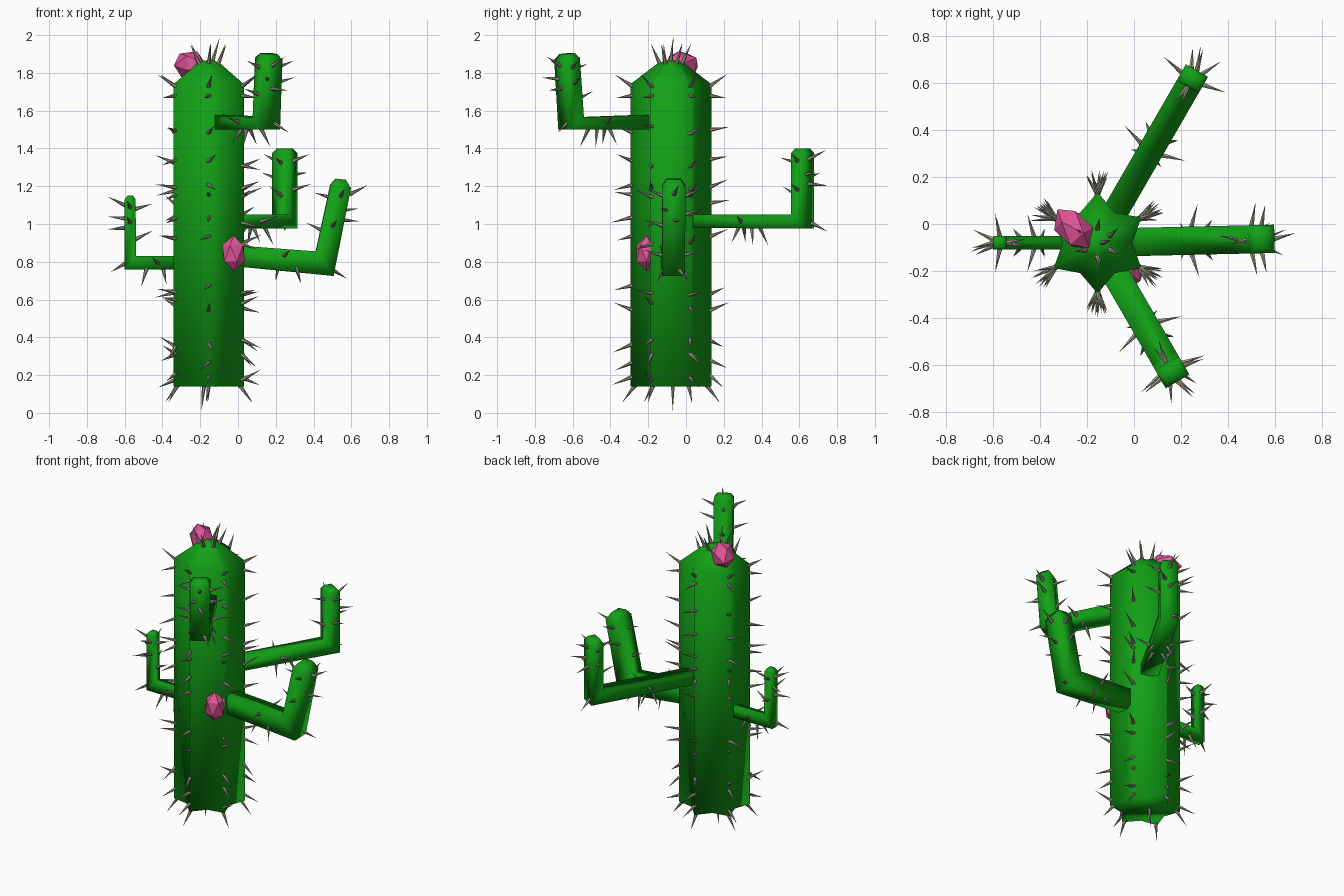
import bpy, bmesh, math, random
from mathutils import Vector, Matrix

if "Cube" in bpy.data.objects:
    bpy.data.objects.remove(bpy.data.objects["Cube"])

random.seed(4)
CX, CY = -0.155, -0.08        # trunk axis


def material(name, rgb):
    m = bpy.data.materials.new(name)
    m.diffuse_color = (*rgb, 1)
    m.use_nodes = True
    m.node_tree.nodes["Principled BSDF"].inputs["Base Color"].default_value = m.diffuse_color
    return m


GREEN = material("green", (0.006, 0.36, 0.008))
PINK = material("pink", (0.75, 0.09, 0.32))
GREY = material("spine_grey", (0.33, 0.32, 0.25))


def finish(bm, name, mat, smooth):
    bmesh.ops.recalc_face_normals(bm, faces=bm.faces[:])
    for f in bm.faces:
        f.smooth = smooth
    me = bpy.data.meshes.new(name)
    bm.to_mesh(me)
    bm.free()
    me.materials.append(mat)
    ob = bpy.data.objects.new(name, me)
    bpy.context.collection.objects.link(ob)
    return ob


def loft(rings, name, mat):
    bm = bmesh.new()
    vr = [[bm.verts.new(p) for p in ring] for ring in rings]
    n = len(vr[0])
    for a, b in zip(vr, vr[1:]):
        for i in range(n):
            j = (i + 1) % n
            bm.faces.new((a[i], a[j], b[j], b[i]))
    bm.faces.new(vr[0][::-1])
    bm.faces.new(vr[-1])
    return finish(bm, name, mat, True)


# trunk: six-pointed star section with a low dome
def star(scale, z):
    pts = []
    for k in range(12):
        a = math.radians(30 + 30 * k)
        r = scale * (0.215 if k % 2 == 0 else 0.148)
        pts.append((CX + r * math.cos(a), CY + r * math.sin(a), z))
    return pts


loft([star(1, 0.14), star(1, 1.74), star(0.33, 1.85), star(0.15, 1.865)], "trunk", GREEN)

# spines are gathered into one mesh
spines = bmesh.new()


def spine(base, direction, length=0.12):
    d = Vector(direction).normalized()
    rot = d.to_track_quat('Z', 'Y').to_matrix().to_4x4()
    pos = Vector(base) + d * (length / 2 - 0.005)
    bmesh.ops.create_cone(spines, cap_ends=True, segments=6, radius1=0.012, radius2=0,
                          depth=length, matrix=Matrix.Translation(pos) @ rot)


# arms: rectangular bent tubes; each ring is (outer t, outer z, inner t, inner z)
def arm(name, angle, hw, rings, mid):
    a = math.radians(angle)
    out, side = Vector((math.cos(a), math.sin(a), 0)), Vector((-math.sin(a), math.cos(a), 0))

    def P(t, s, z):
        return Vector((CX, CY, 0)) + out * t + side * s + Vector((0, 0, z))

    def D(t, s, z):
        return out * t + side * s + Vector((0, 0, z))

    loops = []
    for k, (to, zo, ti, zi) in enumerate(rings):
        w = hw * (0.65 if k == len(rings) - 1 else 1)
        loops.append([P(to, -w, zo), P(to, w, zo), P(ti, w, zi), P(ti, -w, zi)])
    loft(loops, name, GREEN)

    (_, zb, _, zt), (eo, ez, ei, ez2), (to, tz, ti, tz2) = rings[:3]
    zc, te, tt = (zb + zt) / 2, (eo + ei) / 2, (to + ti) / 2
    # spines along the horizontal part
    for s in (-1, 1):
        spine(P(mid, s * hw, zc), D(0.3, s, 0.3), 0.11)
        spine(P(mid + 0.06, s * hw * 0.8, zb), D(0.3, s * 0.4, -1), 0.11)
        spine(P(mid - 0.03, s * hw * 0.5, zb), D(-0.2, s * 0.6, -1), 0.1)
    # spines at the elbow and up the vertical part
    vz = (ez2 + tz) / 2
    vm, vo, vi = (te + tt) / 2, (eo + to) / 2, (ei + ti) / 2
    spine(P(eo, hw * 0.5, ez + 0.03), D(1, 0.5, -0.6), 0.1)
    spine(P(vo, 0, vz), D(1, 0.4, -0.1), 0.11)
    spine(P(vo, -hw * 0.5, vz + 0.05), D(1, -0.5, 0.1), 0.1)
    spine(P(vi, 0, vz - 0.06), D(-1, 0.2, 0.5), 0.11)
    for s in (-1, 1):
        spine(P(vm, s * hw, vz + s * 0.03), D(0.2, s, 0.3), 0.11)
        spine(P(tt, s * hw, tz - 0.04), D(0.2, s, 0.4), 0.1)
    spine(P(to, 0, tz - 0.03), D(1, 0.25, 0.5), 0.11)
    spine(P(ti, 0, tz - 0.05), D(-1, -0.2, 0.3), 0.1)


arm("right_arm", 1.3, 0.06, [(0.10, 0.78, 0.10, 0.89), (0.66, 0.725, 0.567, 0.855),
                             (0.752, 1.19, 0.645, 1.21), (0.725, 1.235, 0.672, 1.24)], 0.40)
arm("left_arm", 180, 0.028, [(0.10, 0.76, 0.10, 0.83), (0.445, 0.76, 0.385, 0.83),
                             (0.445, 1.13, 0.387, 1.13), (0.43, 1.15, 0.40, 1.15)], 0.27)
arm("back_arm", 60, 0.054, [(0.10, 0.98, 0.10, 1.05), (0.845, 0.975, 0.766, 1.05),
                            (0.845, 1.375, 0.766, 1.375), (0.83, 1.40, 0.78, 1.40)], 0.46)
arm("front_arm", -60, 0.058, [(0.10, 1.50, 0.10, 1.58), (0.655, 1.50, 0.565, 1.565),
                              (0.68, 1.87, 0.59, 1.88), (0.66, 1.90, 0.61, 1.905)], 0.42)

# trunk spines: along every ridge, around the rim, on the dome and under the base
LEVELS = (1.49, 1.33, 1.20, 1.13, 1.03, 0.92, 0.65, 0.57, 0.37, 0.29, 0.19)
for k in range(6):
    deg = 30 + 60 * k

    def ridge(r, z, turn, tilt, length=0.12):
        a, b = math.radians(deg), math.radians(deg + turn)
        spine((CX + r * math.cos(a), CY + r * math.sin(a), z),
              (math.cos(b), math.sin(b), tilt), length)

    for z in LEVELS:
        tilt = random.choice((0.4, 0.15, -0.25)) if z > 0.4 else random.choice((0.5, -0.4, -0.8))
        ridge(0.205, z + random.uniform(-0.03, 0.03), random.uniform(-35, 35), tilt,
              random.uniform(0.1, 0.125))
    ridge(0.205, 1.73, random.uniform(-20, 20), 0.65)
    ridge(0.205, 1.68, random.uniform(-20, 20), -0.15, 0.1)
    ridge(0.06, 1.85, random.uniform(-20, 20), 2.2)
    ridge(0.19, 0.145, random.uniform(-20, 20), -1.3)
spine((CX + 0.02, CY, 1.86), (0.3, 0.1, 1), 0.14)
spine((-0.18, -0.07, 0.145), (-0.1, 0, -1), 0.14)
finish(spines, "spines", GREY, False)


# flowers: stretched low-poly balls
def flower(name, pos, radii, axis):
    bm = bmesh.new()
    rot = Vector(axis).to_track_quat('Z', 'Y').to_matrix().to_4x4()
    bmesh.ops.create_icosphere(bm, subdivisions=1, radius=1,
                               matrix=Matrix.Translation(pos) @ rot @ Matrix.Diagonal((*radii, 1)))
    finish(bm, name, PINK, False)


flower("top_flower", (-0.257, -0.02, 1.845), (0.075, 0.075, 0.108), (0.62, -0.75, 0.12))
flower("side_flower", (-0.023, -0.21, 0.845), (0.068, 0.062, 0.095), (0, 0, 1))
